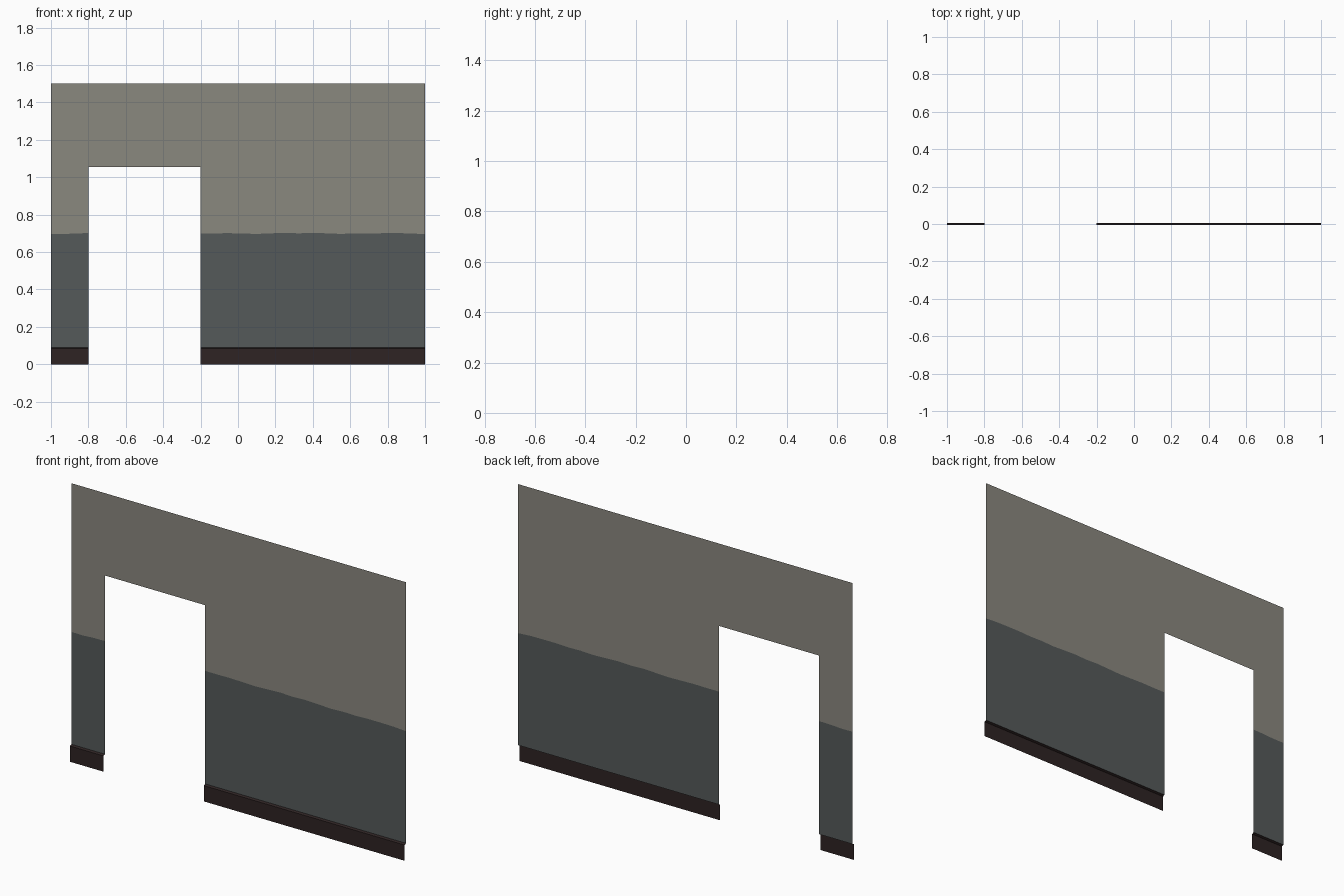
import bpy

if "Cube" in bpy.data.objects:
    bpy.data.objects.remove(bpy.data.objects["Cube"])

# Overall sizes
Y_WALL, Y_SKIRT = 0.006, -0.006
Z_SKIRT, Z_PAINT, Z_DOOR, Z_TOP = 0.09, 0.70, 1.055, 1.5
DOOR_L, DOOR_R = -0.8, -0.2


def srgb(r, g, b):
    def lin(c):
        c /= 255
        return c / 12.92 if c <= 0.04045 else ((c + 0.055) / 1.055) ** 2.4
    return (lin(r), lin(g), lin(b), 1.0)


def material(name, rgb):
    m = bpy.data.materials.new(name)
    m.diffuse_color = srgb(*rgb)
    m.use_nodes = True
    m.node_tree.nodes["Principled BSDF"].inputs["Base Color"].default_value = m.diffuse_color
    return m


def sheet(name, rows, mats, mat_of_row):
    """Open strip of quads between consecutive rows of points, facing the front."""
    n = len(rows[0])
    verts = [p for row in rows for p in row]
    faces, idx = [], []
    for r in range(len(rows) - 1):
        for i in range(n - 1):
            a = r * n + i
            faces.append((a, a + 1, a + n + 1, a + n))
            idx.append(mat_of_row[r])
    me = bpy.data.meshes.new(name)
    me.from_pydata(verts, [], faces)
    for m in mats:
        me.materials.append(m)
    for p, k in zip(me.polygons, idx):
        p.material_index = k
    ob = bpy.data.objects.new(name, me)
    bpy.context.collection.objects.link(ob)
    return ob


upper = material("warm grey plaster", (138, 136, 127))
lower = material("slate grey paint", (85, 90, 90))
dark = material("dark brown skirting", (46, 35, 35))

# Slightly uneven hand-painted line between the two wall colours
wobble = {"left": [-0.003, -0.004, 0.0, 0.001],
          "right": [0.0, 0.0, 0.001, -0.001, -0.003, 0.0, 0.003, 0.0, 0.003,
                    0.0, -0.003, 0.0, -0.002, 0.001, 0.001, 0.0, -0.005]}

for side, x0, x1 in (("left", -1.0, DOOR_L), ("right", DOOR_R, 1.0)):
    offs = wobble[side]
    xs = [x0 + (x1 - x0) * i / (len(offs) - 1) for i in range(len(offs))]

    def row(z):
        return [(x, Y_WALL, z) for x in xs]

    # Wall panel beside the doorway
    line = [(x, Y_WALL, Z_PAINT + o) for x, o in zip(xs, offs)]
    sheet(side + "_wall", [row(Z_SKIRT), line, row(Z_DOOR), row(Z_TOP)],
          [lower, upper], [0, 1, 1])

    # Skirting board: front face plus a small sloping top ledge
    profile = [(Y_SKIRT, 0.0), (Y_SKIRT, 0.085), (Y_WALL, Z_SKIRT)]
    sheet(side + "_skirting", [[(x, y, z) for x in (x0, x1)] for y, z in profile],
          [dark], [0, 0])

# Wall above the doorway
sheet("door_header", [[(x, Y_WALL, z) for x in (DOOR_L, DOOR_R)]
                      for z in (Z_DOOR, Z_TOP)], [upper], [0])
